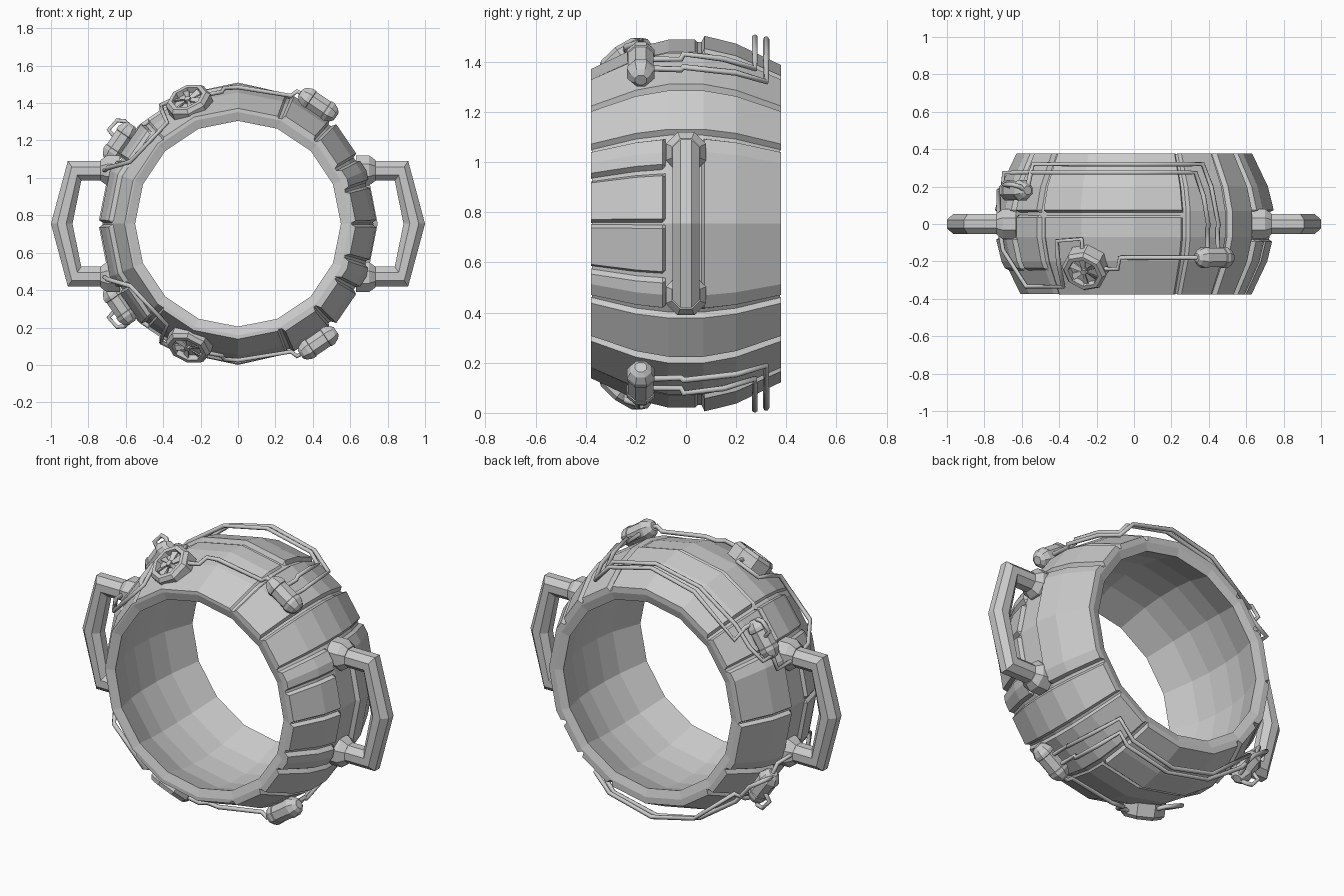
import bpy, bmesh, math
from mathutils import Vector

if "Cube" in bpy.data.objects:
    bpy.data.objects.remove(bpy.data.objects["Cube"])

Z = 0.755                     # ring centre height
SEG = 22.5                    # 16-sided ring
OUTER = [(-.375, .607), (-.2, .692), (-.07, .724), (.07, .724), (.2, .692), (.375, .607)]


def P(a, y, r):
    a = math.radians(a)
    return Vector((r * math.cos(a), y, Z + r * math.sin(a)))


def finish(name, bm, recalc=True):
    if recalc:
        bmesh.ops.recalc_face_normals(bm, faces=bm.faces[:])
    me = bpy.data.meshes.new(name)
    bm.to_mesh(me)
    bm.free()
    ob = bpy.data.objects.new(name, me)
    bpy.context.collection.objects.link(ob)
    return ob


def loft(name, rings, closed_path=False, caps=True):
    bm = bmesh.new()
    vs = [[bm.verts.new(p) for p in ring] for ring in rings]
    n, m = len(vs), len(vs[0])
    for i in range(n if closed_path else n - 1):
        for j in range(m):
            k = (j + 1) % m
            bm.faces.new((vs[i][j], vs[i][k], vs[(i + 1) % n][k], vs[(i + 1) % n][j]))
    if caps and not closed_path:
        bm.faces.new(vs[0])
        bm.faces.new(vs[-1])
    return finish(name, bm)


def lathe(name, prof, origin, axis, n=8, spin=.5):
    q = Vector(axis).to_track_quat('Z', 'Y')
    rings = []
    for h, r in prof:
        rings.append([origin + q @ Vector((r * math.cos(2 * math.pi * (k + spin) / n),
                                           r * math.sin(2 * math.pi * (k + spin) / n), h))
                      for k in range(n)])
    return loft(name, rings)


def surf_r(a, y):
    # radius of the faceted barrel at any angle and depth
    y = max(-.375, min(.375, y))
    for (y0, r0), (y1, r1) in zip(OUTER, OUTER[1:]):
        if y <= y1 + 1e-6:
            r = r0 + (r1 - r0) * (y - y0) / (y1 - y0)
            break
    h = math.radians(SEG / 2)
    return r * math.cos(h) / math.cos(math.radians(a % SEG) - h)


def plate(name, a0, a1, y0, y1, lift=.026):
    # armour plate following the barrel: sloped edges, straight walls at the rims
    da = 1.3
    rim = [abs(y) > .37 for y in (y0, y1)]
    aa = [a0, a0 + da]
    aa += [k * SEG for k in range(-9, 10) if a0 + 2 * da < k * SEG < a1 - 2 * da]
    aa += [a1 - da, a1]
    yy = [y0, y0 if rim[0] else y0 + .014]
    yy += [y for y, r in OUTER if y0 + .02 < y < y1 - .02]
    yy += [y1 if rim[1] else y1 - .014, y1]
    bm = bmesh.new()
    g = []
    for i, a in enumerate(aa):
        row = []
        for j, y in enumerate(yy):
            edge = i in (0, len(aa) - 1) or j in (0, len(yy) - 1)
            row.append(bm.verts.new(P(a, y, surf_r(a, y) + (-.004 if edge else lift))))
        g.append(row)
    for i in range(len(aa) - 1):
        for j in range(len(yy) - 1):
            bm.faces.new((g[i][j], g[i][j + 1], g[i + 1][j + 1], g[i + 1][j]))
    return finish(name, bm, False)


def pipe(name, pts, s):
    # pts are (angle, depth, radius); long arcs get a bend at each ring corner
    out = [pts[0]]
    for p, q in zip(pts, pts[1:]):
        n = max(1, round(abs(q[0] - p[0]) / SEG))
        for k in range(1, n + 1):
            out.append(tuple(u + (v - u) * k / n for u, v in zip(p, q)))
    cu = bpy.data.curves.new(name, 'CURVE')
    cu.dimensions = '3D'
    cu.bevel_depth = .0125
    cu.bevel_resolution = 1
    cu.use_fill_caps = True
    sp = cu.splines.new('POLY')
    sp.points.add(len(out) - 1)
    for pt, (a, y, r) in zip(sp.points, out):
        pt.co = (*P(a * s, y, r), 1)
    bpy.context.collection.objects.link(bpy.data.objects.new(name, cu))


# main ring, a barrel-shaped shell
section = OUTER + [(.375, .597), (.36, .55), (.19, .612), (.07, .63), (-.07, .63), (-.19, .612),
                   (-.36, .55), (-.375, .597)]
loft("ring_body", [[P(k * SEG, y, r) for y, r in section] for k in range(16)], True)

# armour plates: (start angle, end angle, front, back, lift), mirrored top to bottom
E = .378
PLATES = [
    (.2, 16.5, -E, -.08, .024), (17.5, 28.5, -E, -.08, .024),
    (29.5, 46.6, -E, E, .024), (47.4, 67.5, -E, E, .024),
    (68.5, 132, .06, E, .026), (68.5, 132, -E, .05, .01), (133, 150.5, .06, E, .024),
    (151.5, 179.8, .06, E, .024), (133, 150.5, -.25, .05, .02), (151.5, 179.8, -.25, -.07, .02)]
for i, (a0, a1, y0, y1, lift) in enumerate(PLATES):
    plate(f"armour_plate_top_{i}", a0, a1, y0, y1, lift)
    plate(f"armour_plate_bottom_{i}", -a1, -a0, y0, y1, lift)
plate("armour_plate_back_right", -28.5, 28.5, .06, E, .024)

# side handles with mounting collars
STATIONS = [((.66, .23), (.66, .335)), ((.838, .23), (.91, .335)), ((.885, 0), (1.0, 0)),
            ((.838, -.23), (.91, -.335)), ((.66, -.23), (.66, -.335))]
for side, sx in (("right", 1), ("left", -1)):
    rings = []
    for (xi, zi), (xo, zo) in STATIONS:
        ring = []
        for k in range(8):
            t = math.radians(22.5 + 45 * k)
            f = .5 + .5 * math.cos(t) / math.cos(math.pi / 8)
            ring.append(Vector((sx * (xi + (xo - xi) * f), .054 * math.sin(t) / math.cos(math.pi / 8),
                                Z + zi + (zo - zi) * f)))
        rings.append(ring)
    loft(f"handle_{side}", rings)
    for sz, tag in ((1, "top"), (-1, "bottom")):
        lathe(f"handle_collar_{side}_{tag}", [(.03, .087), (.1, .087), (.12, .072), (.135, .06)],
              Vector((sx * .6, 0, Z + sz * .285)), (sx, 0, 0))

for s, tag in ((1, "top"), (-1, "bottom")):
    # capsule tanks lying along the ring
    for name, a, y in (("right", 56, -.18), ("left", 145.5, .18)):
        t = math.radians(a)
        tangent = Vector((math.sin(t), 0, -math.cos(t) * s))
        lathe(f"tank_{name}_{tag}", [(-.115, .025), (-.1, .044), (-.07, .059), (-.05, .059), (-.047, .055),
                                     (.047, .055), (.05, .059), (.07, .059), (.1, .044), (.115, .025)],
              P(a * s, y, .768), tangent)

    # fan housing, tilted towards the front
    a = 112 * s
    tilt = math.radians(35)
    radial = P(a, 0, 1) - Vector((0, 0, Z))
    normal = radial * math.cos(tilt) + Vector((0, -math.sin(tilt), 0))
    c = P(a, -.24, .695)
    lathe(f"fan_housing_{tag}", [(-.05, .125), (.022, .125), (.042, .108), (.042, .085), (.012, .08)], c, normal)
    lathe(f"fan_hub_{tag}", [(.01, .022), (.036, .018)], c, normal, 6)
    q = normal.to_track_quat('Z', 'Y')
    for k in range(6):
        u = math.tau * k / 6
        d, e = Vector((math.cos(u), math.sin(u), 0)), Vector((-math.sin(u), math.cos(u), 0))
        rings = [[c + q @ (d * r + e * w * sg + Vector((0, 0, h + sg * .006)))
                  for sg, h in ((-1, .018), (1, .018), (1, .026), (-1, .026))]
                 for r, w in ((.015, .006), (.079, .017))]
        loft(f"fan_blade_{tag}_{k}", rings)

    # pipes linking tanks and fan
    pipe(f"pipe_back_outer_{tag}", [(138, .18, .77), (138, .25, .75), (140, .32, .705), (112.5, .32, .725),
                                    (90, .32, .735), (67.5, .32, .722), (57, .32, .675), (55.5, .2, .73),
                                    (54, -.01, .772), (54, -.02, .76), (54, -.14, .765)], s)
    pipe(f"pipe_back_inner_{tag}", [(152, .2, .77), (153, .2, .79), (153, .275, .78), (146, .275, .735),
                                    (135, .275, .735), (90, .275, .742), (67.5, .275, .735), (62, .275, .70),
                                    (60.5, .15, .755), (59.5, -.01, .785), (59, -.02, .765), (59, -.14, .765)], s)
    pipe(f"pipe_fan_to_left_tank_{tag}", [(112, -.13, .74), (112, -.08, .75), (123, -.09, .755), (124, -.2, .725),
                                          (125, -.335, .66), (150, -.335, .665), (157, -.14, .76), (159, 0, .775),
                                          (159, .18, .775), (152, .18, .775)], s)
    pipe(f"pipe_fan_to_right_tank_{tag}", [(104, -.24, .71), (97, -.24, .71), (96, -.18, .728), (90, -.18, .73),
                                           (67.5, -.18, .74), (66, -.18, .775), (62, -.18, .775)], s)
    pipe(f"tank_hook_{tag}", [(138, .18, .79), (138, .2, .82), (139.5, .21, .85), (144, .21, .855),
                              (145, .2, .80)], s)
